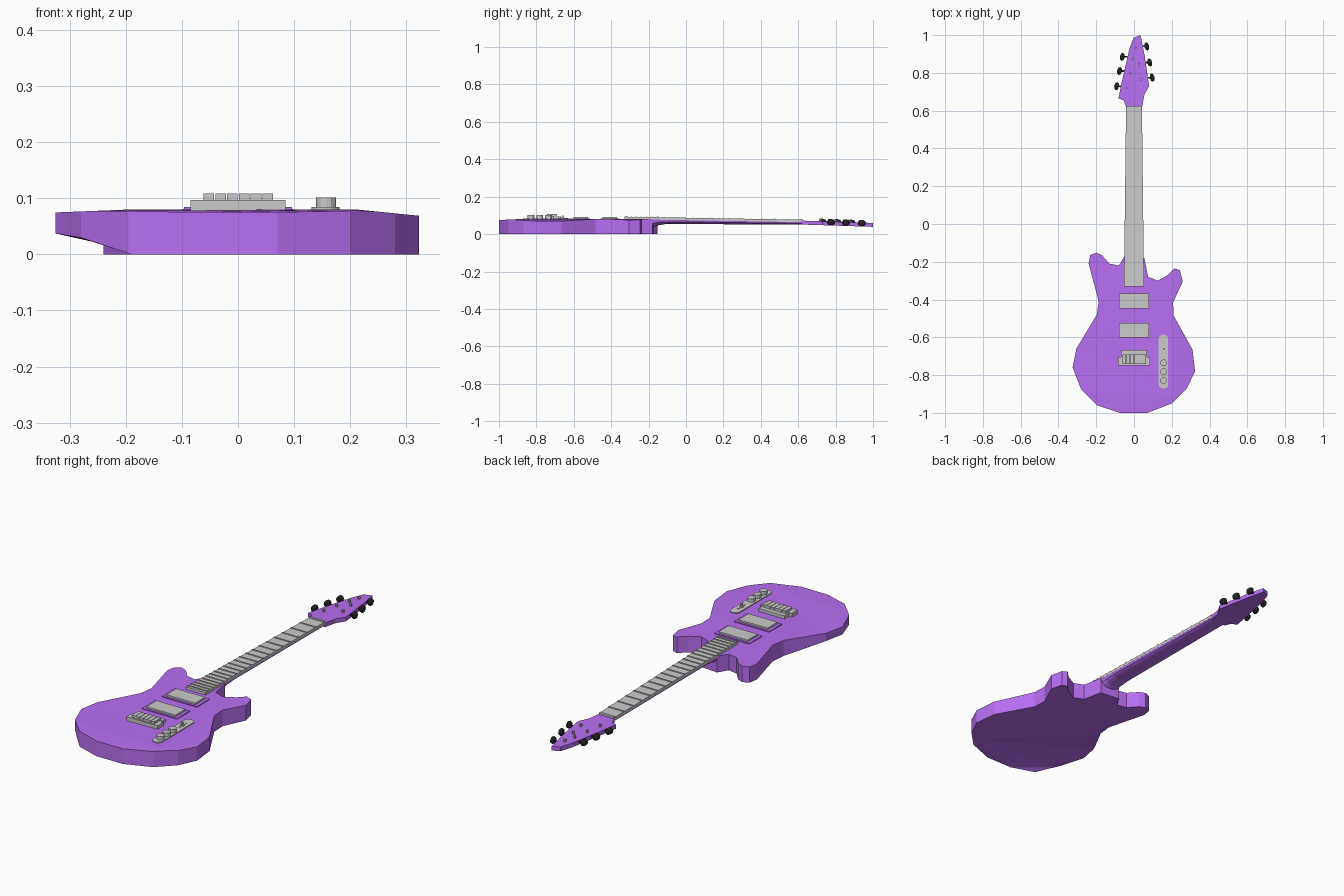
import bpy, bmesh, math
from mathutils import Matrix, Vector

if "Cube" in bpy.data.objects:
    bpy.data.objects.remove(bpy.data.objects["Cube"])

def material(name, rgb):
    m = bpy.data.materials.new(name)
    m.diffuse_color = (*rgb, 1)
    m.use_nodes = True
    m.node_tree.nodes["Principled BSDF"].inputs["Base Color"].default_value = m.diffuse_color
    return m

PURPLE = material("purple_paint", (0.48, 0.16, 0.9))
BLACK = material("black_plastic", (0.02, 0.02, 0.02))

def finish(name, bm, mat=None):
    bmesh.ops.recalc_face_normals(bm, faces=bm.faces)
    me = bpy.data.meshes.new(name)
    bm.to_mesh(me)
    bm.free()
    if mat:
        me.materials.append(mat)
    ob = bpy.data.objects.new(name, me)
    bpy.context.collection.objects.link(ob)
    return ob

def loft(bm, rings):
    """Skin a list of equally long closed rings and cap both ends."""
    rows = [[bm.verts.new(p) for p in r] for r in rings]
    n = len(rows[0])
    for a, b in zip(rows, rows[1:]):
        for i in range(n):
            j = (i + 1) % n
            bm.faces.new((a[i], a[j], b[j], b[i]))
    bm.faces.new(rows[0][::-1])
    bm.faces.new(rows[-1])

def prism(name, pts, bottom, top, mat=None):
    """Extrude an outline; bottom and top are heights as functions of y."""
    bm = bmesh.new()
    loft(bm, [[(x, y, f(y)) for x, y in pts] for f in (bottom, top)])
    return finish(name, bm, mat)

def box(name, x0, x1, y0, y1, z0, z1, mat=None):
    pts = [(x0, y0), (x1, y0), (x1, y1), (x0, y1)]
    return prism(name, pts, lambda y: z0, lambda y: z1, mat)

def cylinder(name, x, y, z0, z1, r, sides=12, mat=None):
    pts = [(x + r * math.cos(2 * math.pi * i / sides),
            y + r * math.sin(2 * math.pi * i / sides)) for i in range(sides)]
    return prism(name, pts, lambda y: z0, lambda y: z1, mat)

# Body: outline slab, top falls off at the rim, back has a belly cut on the left
outline = [(-.05, -.17), (-.08, -.22), (-.13, -.21), (-.17, -.165), (-.2, -.152),
           (-.232, -.165), (-.24, -.21), (-.187, -.41), (-.197, -.48), (-.305, -.66),
           (-.325, -.76), (-.28, -.875), (-.195, -.96), (-.075, -1), (.07, -1),
           (.2, -.95), (.28, -.87), (.323, -.78), (.31, -.665), (.21, -.485),
           (.207, -.415), (.258, -.305), (.243, -.245), (.215, -.235), (.18, -.27),
           (.125, -.3), (.075, -.28), (.055, -.18)]
bm = bmesh.new()
loft(bm, [[(x, y, z) for x, y in outline] for z in (0, .08)])
for co, no in (((-.19, 0, 0), (1, 0, 0)), ((.21, 0, 0), (1, 0, 0)), ((0, -.9, 0), (0, 1, 0))):
    bmesh.ops.bisect_plane(bm, geom=bm.verts[:] + bm.edges[:] + bm.faces[:],
                           plane_co=co, plane_no=no)
for v in bm.verts:
    x, y, z = v.co
    if z > .04:
        v.co.z -= max(0, x - .21) * .1 + max(0, -.19 - x) * .04 + max(0, -.9 - y) * .05
    elif y < -.45:
        v.co.z = min(.037, .33 * max(0, -.19 - x))
bmesh.ops.triangulate(bm, faces=[f for f in bm.faces if abs(f.normal.z) > .5 or len(f.verts) > 4])
finish("body", bm, PURPLE)

# Neck: rounded back running out of the heel
def board_top(y):
    return .093 - (y + .33) * .017

def neck_half(y):
    return .053 - (y + .33) * .0115

bm = bmesh.new()
rings = []
for y, zb in ((-.32, .03), (-.2, .03), (-.155, .046), (-.1, .055), (.55, .05), (.64, .05)):
    w, zt = neck_half(y), board_top(y) - .012
    rings.append([(w * math.cos(math.pi * i / 8), y,
                   zt - (zt - zb) * math.sin(math.pi * i / 8) ** .7) for i in range(9)])
loft(bm, rings)
finish("neck", bm, PURPLE)

# Fingerboard, nut and frets
def strip(name, y0, y1, low, high, inset=0.0):
    a, b = neck_half(y0) - inset, neck_half(y1) - inset
    return prism(name, [(-a, y0), (a, y0), (b, y1), (-b, y1)],
                 lambda y: board_top(y) + low, lambda y: board_top(y) + high)

strip("fingerboard", -.33, .62, -.013, 0)
strip("nut", .612, .624, -.012, .004, .002)
for k in range(1, 22):
    y = .62 - 1.33 * (1 - 2 ** (-k / 12))
    strip(f"fret_{k}", y - .003, y + .003, -.001, .003)

# Headstock
def head_top(y):
    return .072 - (y - .62) * .032

head = [(-.042, .62), (-.055, .655), (-.082, .665), (-.065, .75), (-.025, .925), (-.003, .985),
        (.035, 1), (.055, .9), (.08, .73), (.055, .685), (.043, .62)]
prism("headstock", head, lambda y: head_top(y) - .021, head_top, PURPLE)

# Tuners: string post, shaft and oval button
tuners = [(-.092, .73), (-.077, .81), (-.062, .885), (.096, .775), (.083, .855), (.068, .94)]
for i, (x, y) in enumerate(tuners):
    s = math.copysign(1, x)
    z = head_top(y) - .002
    cylinder(f"string_post_{i}", x - s * .057, y - .01, z - .01, z + .016, .006, 8)
    box(f"tuner_shaft_{i}", min(x, x - s * .05), max(x, x - s * .05),
        y - .004, y + .004, z - .008, z, BLACK)
    bm = bmesh.new()
    bmesh.ops.create_uvsphere(bm, u_segments=8, v_segments=6, radius=1,
        matrix=Matrix.Translation((x, y, z - .001)) @ Matrix.Rotation(s * .2, 4, 'Z')
        @ Matrix.Diagonal((.013, .022, .017, 1)))
    finish(f"tuner_button_{i}", bm, BLACK)

# Pickups with purple surrounds
for n, y in (("neck", -.408), ("bridge", -.563)):
    box(f"{n}_pickup_ring", -.096, .096, y - .05, y + .05, .07, .084, PURPLE)
    box(f"{n}_pickup", -.079, .079, y - .039, y + .039, .075, .092)

# Bridge with six saddles
box("bridge_base", -.085, .085, -.75, -.705, .07, .097)
box("bridge_front", -.07, .07, -.71, -.668, .07, .095)
for i in range(6):
    x = -.052 + i * .021
    box(f"saddle_{i}", x - .0095, x + .0095, -.742, -.69, .09, .108)

# Control plate with rounded ends, knobs and switch
plate = []
for cy, a0 in ((-.607, 0), (-.85, math.pi)):
    plate += [(.156 + .025 * math.cos(a0 + math.pi * i / 6),
               cy + .022 * math.sin(a0 + math.pi * i / 6)) for i in range(7)]
prism("control_plate", plate, lambda y: .07, lambda y: .084)
for i, y in enumerate((-.735, -.782, -.829)):
    cylinder(f"knob_{i}", .157, y, .08, .101, .018)
cylinder("switch_base", .157, -.66, .08, .088, .011)
box("switch_slot", .153, .161, -.685, -.63, .08, .086)
box("switch_lever", .153, .161, -.664, -.656, .085, .1)
